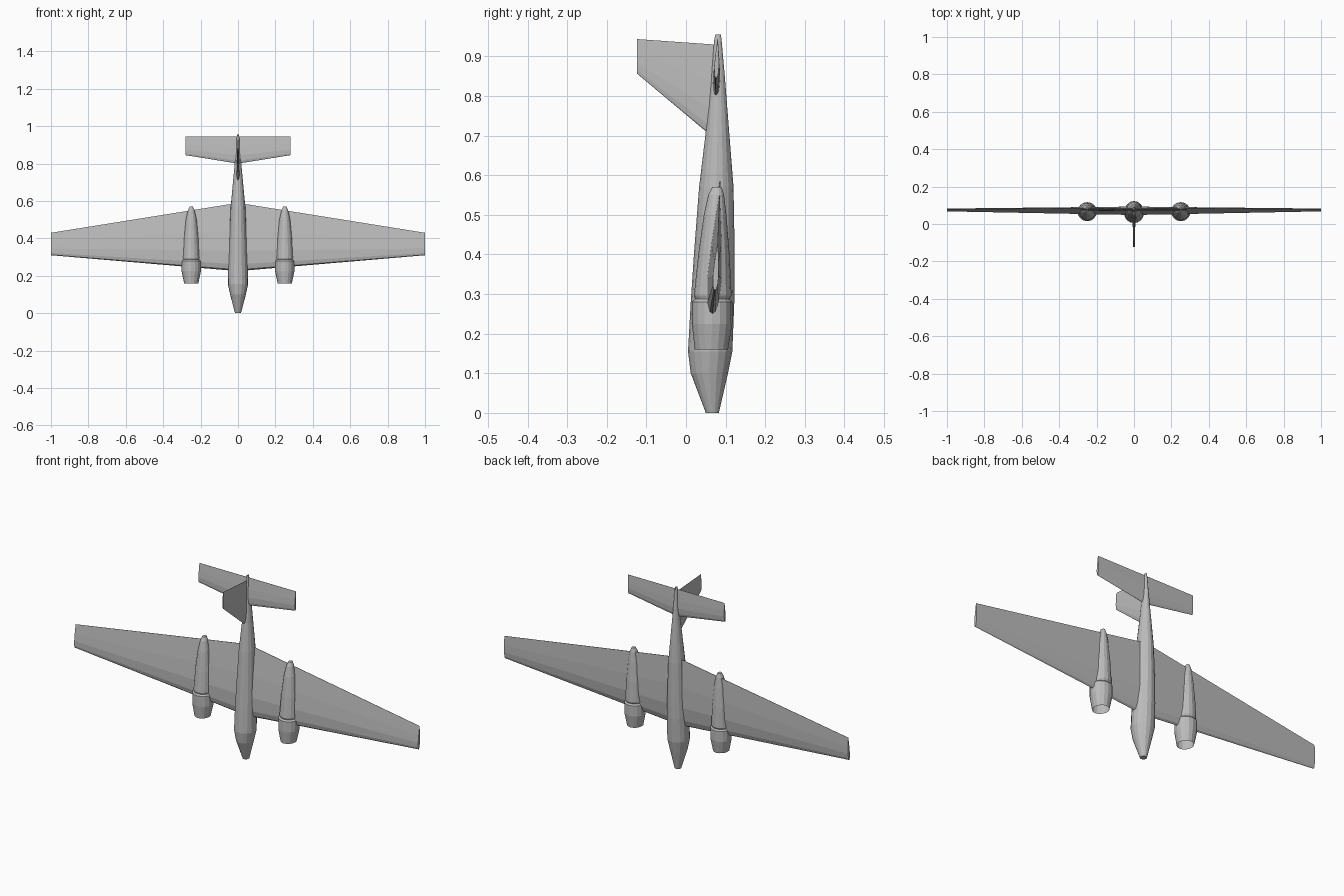
import bpy, bmesh
from math import sin, cos, pi

cube = bpy.data.objects.get("Cube")
if cube:
    bpy.data.objects.remove(cube)

grey = bpy.data.materials.new("light grey")
grey.use_nodes = True
grey.diffuse_color = (0.5, 0.5, 0.5, 1)
grey.node_tree.nodes["Principled BSDF"].inputs["Base Color"].default_value = (0.5, 0.5, 0.5, 1)


def loft(name, rings, cap_start=True, cap_end=True):
    """Skin a series of closed rings with quads."""
    bm = bmesh.new()
    loops = [[bm.verts.new(p) for p in ring] for ring in rings]
    n = len(loops[0])
    for a, b in zip(loops, loops[1:]):
        for i in range(n):
            j = (i + 1) % n
            bm.faces.new((a[i], a[j], b[j], b[i]))
    if cap_start:
        bm.faces.new(loops[0][::-1])
    if cap_end:
        bm.faces.new(loops[-1])
    bmesh.ops.recalc_face_normals(bm, faces=bm.faces)
    mesh = bpy.data.meshes.new(name)
    bm.to_mesh(mesh)
    bm.free()
    mesh.materials.append(grey)
    obj = bpy.data.objects.new(name, mesh)
    bpy.context.collection.objects.link(obj)
    return obj


def body_rings(stations, x=0, sides=16):
    """Stations are (z, half width, lowest y, highest y)."""
    return [[(x + w * cos(2 * pi * i / sides),
              (lo + hi) / 2 + (hi - lo) / 2 * sin(2 * pi * i / sides), z)
             for i in range(sides)] for z, w, lo, hi in stations]


# Half thickness of the aerofoil along the chord, as fractions
FOIL = [(0, 0), (0.02, 0.4), (0.1, 0.8), (0.3, 1), (0.6, 0.7), (1, 0.05)]


def foil(lead, trail, thick):
    """Closed aerofoil as (offset, z) between two (offset, z) ends."""
    side = [(f, t * thick / 2) for f, t in FOIL]
    outline = side + [(f, -t) for f, t in side[:0:-1]]
    return [(lead[0] + (trail[0] - lead[0]) * f + t,
             lead[1] + (trail[1] - lead[1]) * f) for f, t in outline]


def surface(name, root, tip, span):
    """Full-span surface from tip to tip through the root."""
    rings = [[(x, y, z) for y, z in foil(*sec)]
             for x, sec in ((-span, tip), (0, root), (span, tip))]
    return loft(name, rings)


# Fuselage
loft("fuselage", body_rings([
    (0, 0.016, 0.05, 0.083), (0.1, 0.042, 0.012, 0.106),
    (0.155, 0.054, 0.005, 0.117), (0.28, 0.052, 0.012, 0.122),
    (0.4, 0.047, 0.02, 0.123), (0.57, 0.039, 0.033, 0.12),
    (0.71, 0.026, 0.05, 0.109), (0.85, 0.013, 0.063, 0.098),
    (0.94, 0.007, 0.071, 0.09), (0.955, 0.004, 0.074, 0.088)]))

# Wing and tailplane
surface("wing", ((0.064, 0.225), (0.086, 0.59), 0.045),
        ((0.073, 0.31), (0.08, 0.43), 0.015), 1)
surface("tailplane", ((0.076, 0.80), (0.08, 0.945), 0.018),
        ((0.076, 0.845), (0.08, 0.945), 0.012), 0.28)

# Fin
loft("fin", [[(x, y, z) for x, z in foil((0, lead), (0, trail), thick)]
             for y, lead, trail, thick in ((0.075, 0.69, 0.93, 0.018),
                                           (-0.124, 0.857, 0.944, 0.008))])

# Engines
for side, x in (("left", 0.25), ("right", -0.25)):
    loft(side + "_cowling", body_rings([
        (0.16, 0.038, 0.022, 0.106), (0.225, 0.052, 0.015, 0.117),
        (0.28, 0.052, 0.015, 0.117), (0.287, 0.044, 0.022, 0.11)], x),
        cap_start=False)
    loft(side + "_nacelle", body_rings([
        (0.28, 0.04, 0.026, 0.106), (0.296, 0.046, 0.02, 0.115),
        (0.4, 0.04, 0.031, 0.11), (0.5, 0.029, 0.045, 0.102),
        (0.55, 0.018, 0.056, 0.096), (0.57, 0.009, 0.066, 0.09)], x))
